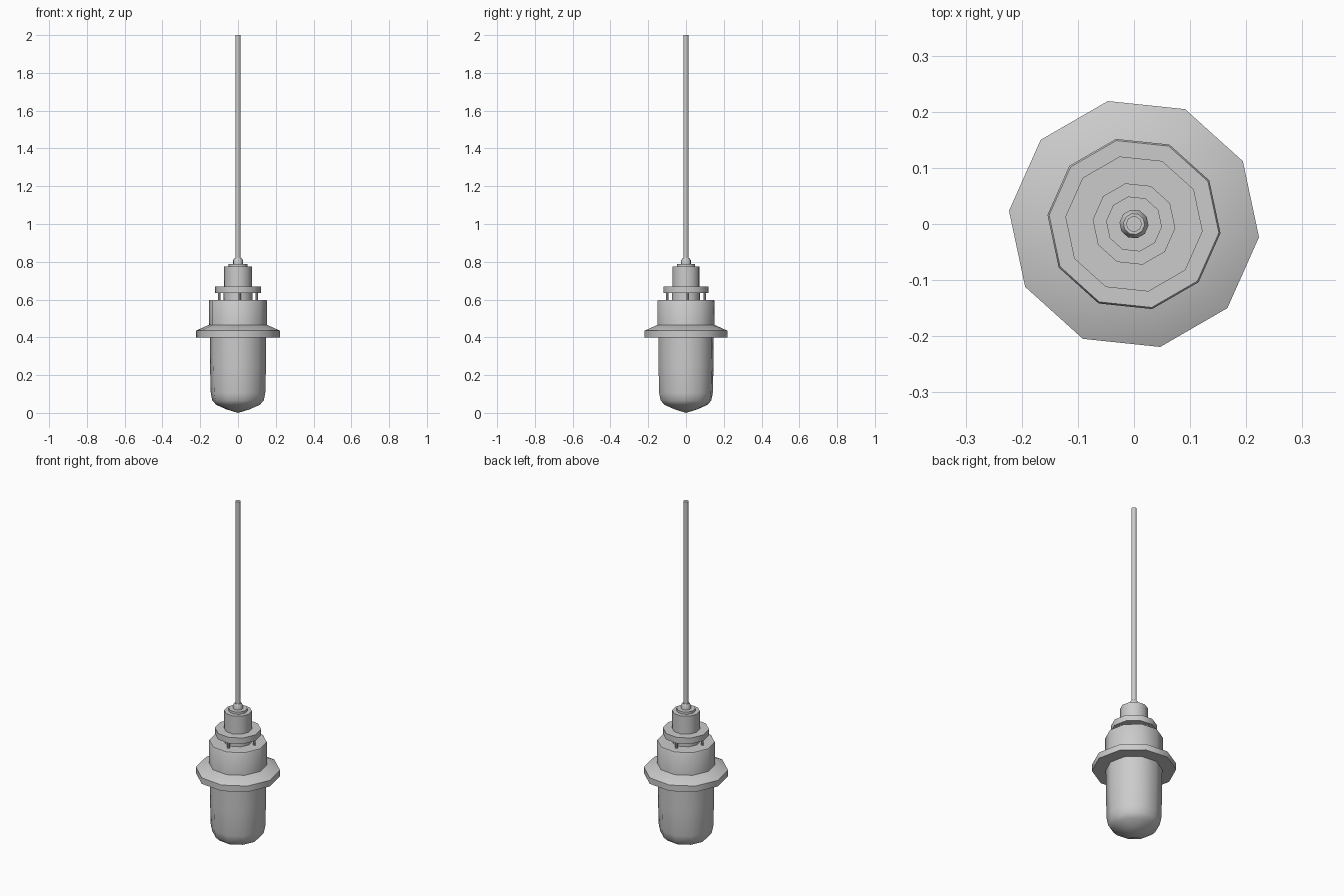
import bpy, bmesh
from math import sin, cos, tau, radians

if "Cube" in bpy.data.objects:
    bpy.data.objects.remove(bpy.data.objects["Cube"])

SIDES = 10
PHASE = radians(-6)


def lathe(name, profile, sides=SIDES, phase=PHASE, at=(0, 0)):
    """Revolve (radius, z) points, bottom to top, into a closed solid."""
    bm = bmesh.new()
    rings = []
    for r, z in profile:
        if r == 0:
            rings.append([bm.verts.new((0, 0, z))] * sides)
        else:
            rings.append([bm.verts.new((r * cos(phase + tau * i / sides),
                                        r * sin(phase + tau * i / sides), z))
                          for i in range(sides)])
    for lo, hi in zip(rings, rings[1:]):
        for i in range(sides):
            j = (i + 1) % sides
            quad = list(dict.fromkeys((lo[i], lo[j], hi[j], hi[i])))
            bm.faces.new(quad)
    if profile[0][0] > 0:
        bm.faces.new(rings[0][::-1])
    if profile[-1][0] > 0:
        bm.faces.new(rings[-1])
    bmesh.ops.recalc_face_normals(bm, faces=bm.faces)
    mesh = bpy.data.meshes.new(name)
    bm.to_mesh(mesh)
    bm.free()
    ob = bpy.data.objects.new(name, mesh)
    ob.location = (at[0], at[1], 0)
    bpy.context.collection.objects.link(ob)
    bpy.ops.object.select_all(action='DESELECT')
    ob.select_set(True)
    bpy.context.view_layer.objects.active = ob
    bpy.ops.object.shade_smooth_by_angle(angle=radians(40))
    return ob


# Rounded glass dome hanging below the flange
lathe("glass_dome", [(0, 0), (0.06, 0.018), (0.115, 0.042), (0.137, 0.065),
                     (0.145, 0.105), (0.149, 0.25), (0.15, 0.41)])

# Wide flange with sloped top, and the main housing above it
lathe("flange", [(0.224, 0.40), (0.224, 0.435), (0.155, 0.466)])
lathe("housing", [(0.155, 0.44), (0.155, 0.592), (0.152, 0.597)])

# Neck, vent collar and its four standoff posts
lathe("neck", [(0.076, 0.59), (0.076, 0.65)])
lathe("collar", [(0.123, 0.635), (0.123, 0.67)])
for k in range(4):
    a = radians(5 + 90 * k)
    lathe(f"standoff_post_{k + 1}", [(0.007, 0.585), (0.007, 0.645)],
          sides=8, at=(0.1 * cos(a), 0.1 * sin(a)))

# Upper cap, cable gland and hanging rod
lathe("upper_cap", [(0.074, 0.66), (0.074, 0.775)])
lathe("cap_ring", [(0.05, 0.77), (0.05, 0.789)])
lathe("cable_gland", [(0.026, 0.785), (0.026, 0.808), (0.019, 0.82)])
lathe("hanging_rod", [(0.014, 0.81), (0.014, 2.0)])
